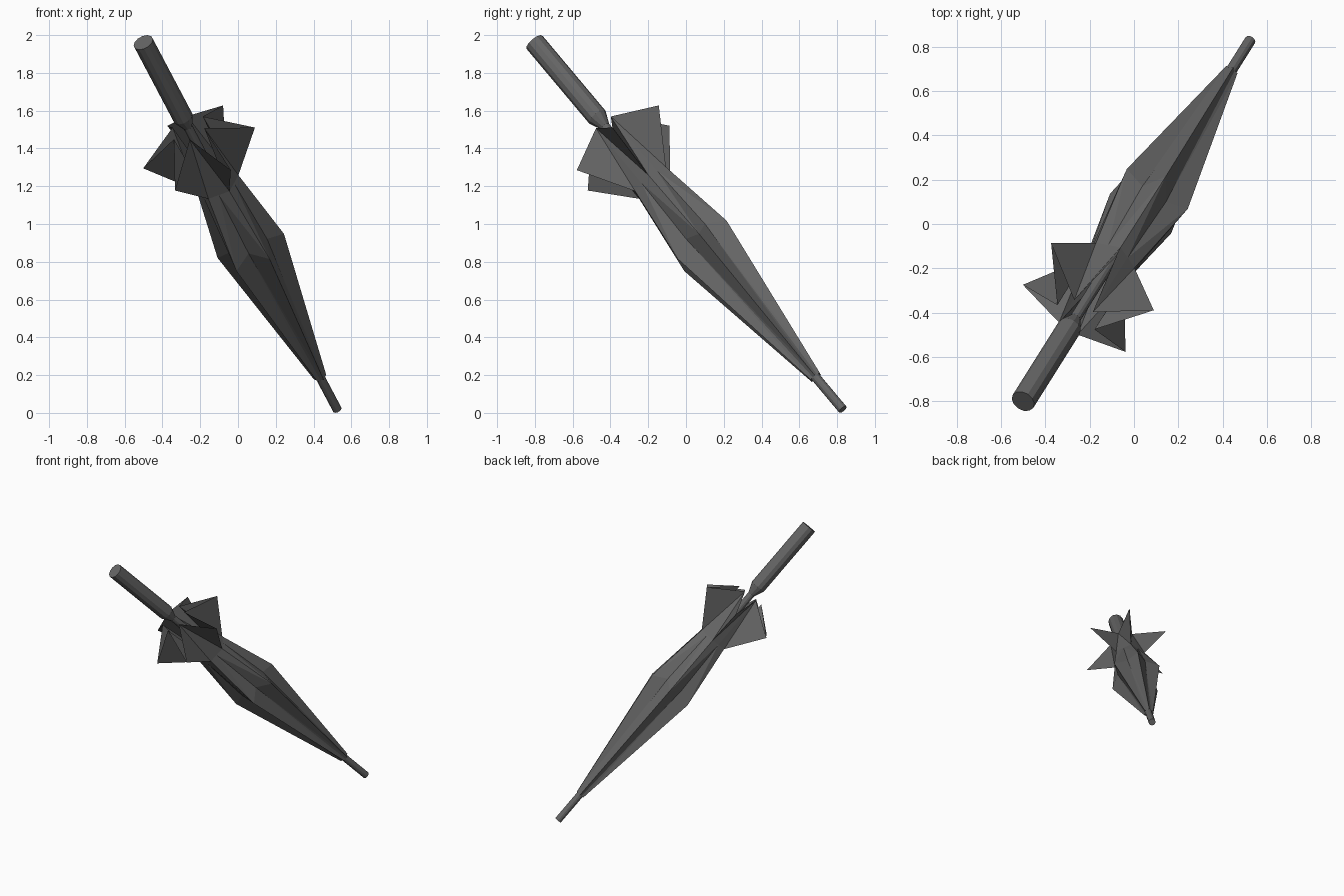
import bpy, bmesh, math
from mathutils import Vector, Matrix

if "Cube" in bpy.data.objects:
    bpy.data.objects.remove(bpy.data.objects["Cube"])

# Tilted axis frame: origin at the tip, local z runs up the shaft
TIP = Vector((0.525, 0.83, 0.018))
axis = Vector((-0.375, -0.596, 0.710)).normalized()
rib = Vector((0.92, -0.19, 0.35))
rib = (rib - axis * rib.dot(axis)).normalized()
side = axis.cross(rib)
FRAME = Matrix((rib, side, axis)).transposed().to_4x4()
FRAME.translation = TIP

grey = bpy.data.materials.new("dark_grey")
grey.diffuse_color = (0.13, 0.13, 0.13, 1)
grey.use_nodes = True
grey.node_tree.nodes["Principled BSDF"].inputs["Base Color"].default_value = grey.diffuse_color


def loft(name, rings, sides, caps):
    """Skin rings of (height, radius) pairs; the pairs alternate around a ring."""
    bm = bmesh.new()
    loops = []
    for ring in rings:
        loop = []
        for i in range(sides):
            t, r = ring[i % len(ring)]
            a = math.tau * i / sides
            loop.append(bm.verts.new((r * math.cos(a), r * math.sin(a), t)))
        loops.append(loop)
    for lo, hi in zip(loops, loops[1:]):
        for i in range(sides):
            j = (i + 1) % sides
            if len(rings[0]) == 1:
                bm.faces.new((lo[i], lo[j], hi[j], hi[i]))
            elif i % 2 == 0:  # split pleats along peak to valley
                bm.faces.new((lo[i], lo[j], hi[j]))
                bm.faces.new((lo[i], hi[j], hi[i]))
            else:
                bm.faces.new((lo[i], lo[j], hi[i]))
                bm.faces.new((lo[j], hi[j], hi[i]))
    if caps:
        bm.faces.new(loops[0][::-1])
        bm.faces.new(loops[-1])
    bm.transform(FRAME)
    mesh = bpy.data.meshes.new(name)
    bm.to_mesh(mesh)
    bm.free()
    mesh.materials.append(grey)
    obj = bpy.data.objects.new(name, mesh)
    bpy.context.collection.objects.link(obj)
    return obj


# Thin shaft from the tip to the handle
loft("shaft", [[(0, 0.025)], [(2.11, 0.025)]], 12, True)

# Handle with a tapered base
loft("handle", [[(2.11, 0.026)], [(2.18, 0.055)], [(2.737, 0.055)]], 12, True)

# Folded canopy: six ribs (peaks) and six folds (valleys), tied at the neck, open at the rim
loft("canopy", [
    [(0.24, 0.035), (0.24, 0.026)],
    [(1.22, 0.190), (1.275, 0.128)],
    [(1.69, 0.120), (1.69, 0.105)],
    [(1.95, 0.320), (2.10, 0.100)],
], 12, False)
